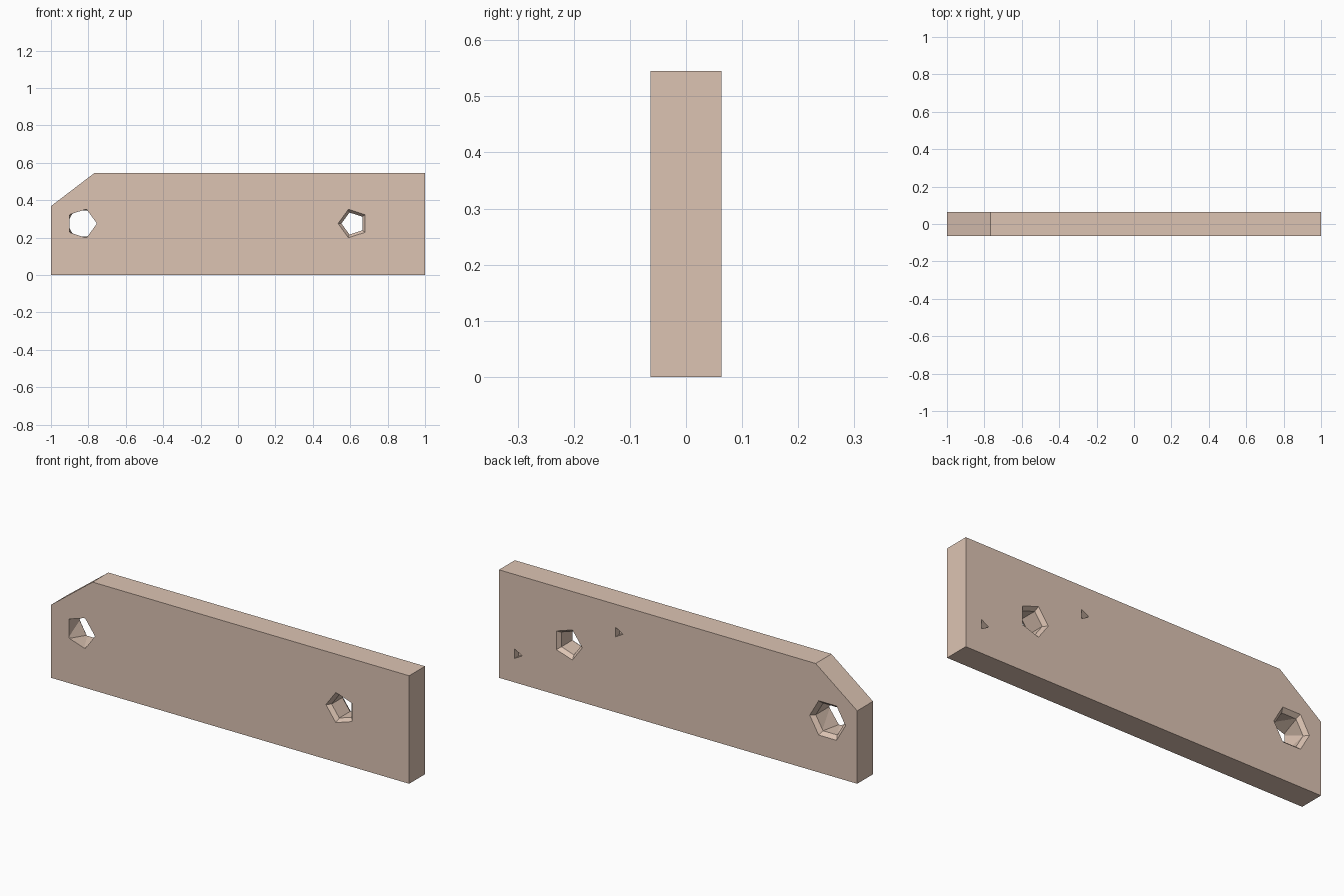
import bpy, bmesh
from math import cos, sin, tau, pi

if "Cube" in bpy.data.objects:
    bpy.data.objects.remove(bpy.data.objects["Cube"])

HALF = 0.063  # half the plate thickness
MID_Z = 0.275


def link(name, bm):
    bmesh.ops.recalc_face_normals(bm, faces=bm.faces[:])
    mesh = bpy.data.meshes.new(name)
    bm.to_mesh(mesh)
    bm.free()
    obj = bpy.data.objects.new(name, mesh)
    bpy.context.collection.objects.link(obj)
    return obj


def cutter(x, z, front, back, turn=0.0):
    """Convex plug between two polygon rings, each (sides, radius, y)."""
    bm = bmesh.new()
    for sides, radius, y in (front, back):
        for i in range(sides):
            a = turn + tau * i / sides
            bm.verts.new((x + radius * cos(a), y, z + radius * sin(a)))
    bmesh.ops.convex_hull(bm, input=bm.verts[:])
    bmesh.ops.dissolve_limit(bm, angle_limit=0.001, verts=bm.verts[:], edges=bm.edges[:])
    obj = link("cutter", bm)
    obj.hide_render = True
    return obj


# Plate with one clipped corner
bm = bmesh.new()
outline = [(-1, 0), (1, 0), (1, 0.545), (-0.768, 0.545), (-1, 0.368)]
face = bm.faces.new([bm.verts.new((x, -HALF, z)) for x, z in outline])
ext = bmesh.ops.extrude_face_region(bm, geom=[face])
bmesh.ops.translate(bm, vec=(0, 2 * HALF, 0),
                    verts=[v for v in ext["geom"] if isinstance(v, bmesh.types.BMVert)])
plate = link("drilled_plate", bm)

cutters = [
    # Left hole: five-sided front, six-sided countersunk back
    cutter(-0.835, MID_Z, (5, 0.08, -0.073), (6, 0.08, 0.05)),
    cutter(-0.835, MID_Z, (6, 0.07, 0.033), (6, 0.11, 0.073)),
    # Right hole: five-sided bore countersunk on both faces
    cutter(0.615, MID_Z, (5, 0.062, -0.08), (5, 0.062, 0.08), pi),
]
for s in (-1, 1):
    cutters.append(cutter(0.615, MID_Z, (5, 0.053, s * 0.033), (5, 0.089, s * 0.073), pi))
    # Small blind triangular pits on the back, either side of the right hole
    cutters.append(cutter(0.617 + s * 0.282, MID_Z - s * 0.13,
                          (3, 0.028, 0.03), (3, 0.028, 0.08), pi))

for c in cutters:
    mod = plate.modifiers.new("cut", "BOOLEAN")
    mod.object = c
    mod.operation = "DIFFERENCE"
    mod.solver = "EXACT"

# Bake the cuts and remove the helpers
deps = bpy.context.evaluated_depsgraph_get()
baked = bpy.data.meshes.new_from_object(plate.evaluated_get(deps))
plate.modifiers.clear()
plate.data = baked
for c in cutters:
    bpy.data.objects.remove(c)

# Tan finish
mat = bpy.data.materials.new("tan")
mat.diffuse_color = (0.72, 0.55, 0.45, 1)
mat.use_nodes = True
mat.node_tree.nodes["Principled BSDF"].inputs["Base Color"].default_value = mat.diffuse_color
plate.data.materials.clear()
plate.data.materials.append(mat)
